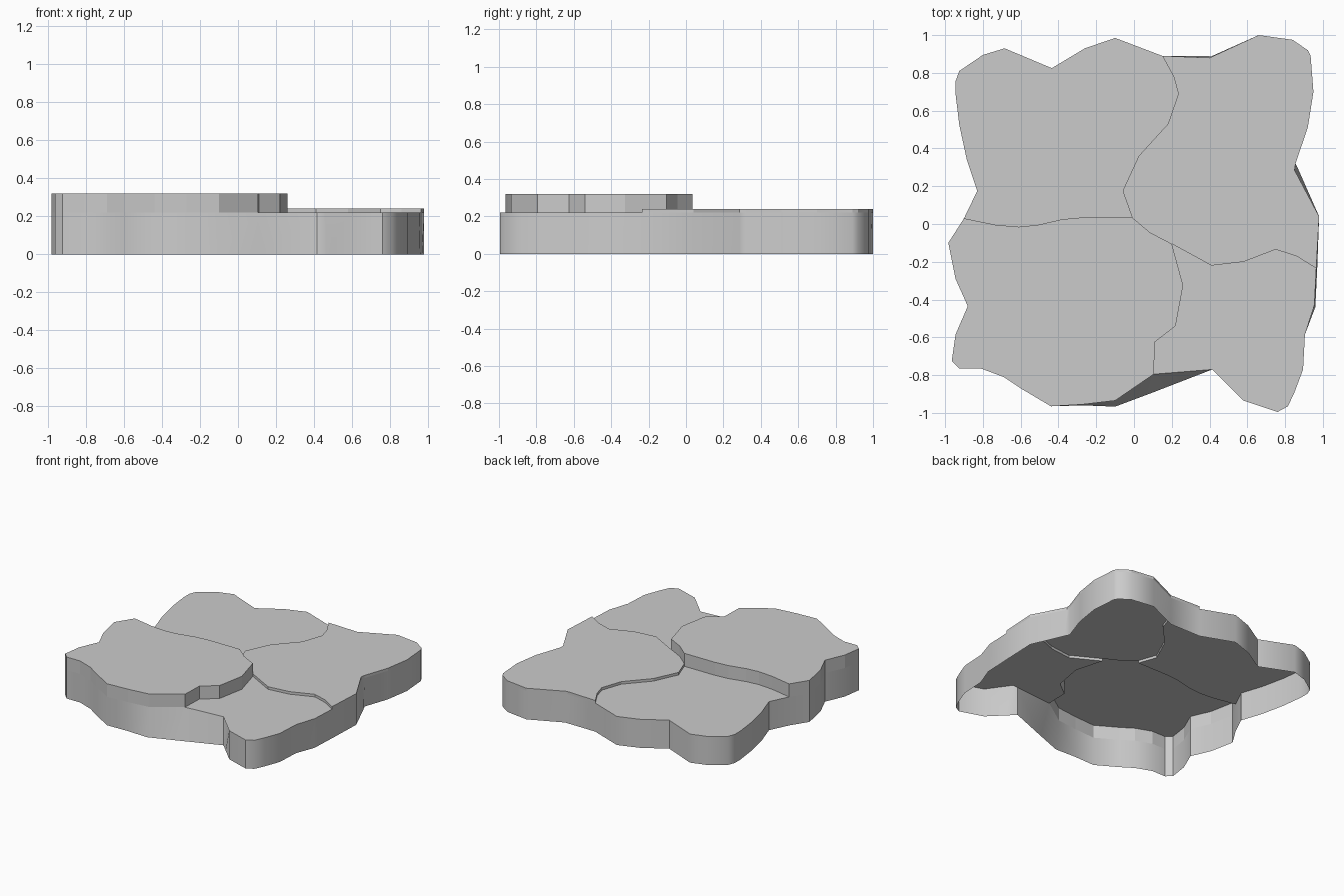
import bpy, bmesh, math

if "Cube" in bpy.data.objects:
    bpy.data.objects.remove(bpy.data.objects["Cube"])

RIM = 0.22  # height of the shared skirt

# Junctions where stones meet
LEFT, FRONT, RIGHT, BACK = (-.90, .03), (.105, -.795), (.965, -.235), (.15, .89)
MID, FORK = (-.01, .035), (.20, -.105)

# Outer outline of each stone, running counter-clockwise
front_left = [LEFT, (-.983, -.10), (-.945, -.29), (-.88, -.435), (-.945, -.585),
              (-.965, -.725), (-.925, -.765), (-.81, -.765), (-.69, -.81), (-.60, -.87),
              (-.44, -.965), (-.27, -.955), (-.10, -.935), FRONT]
front_right = [FRONT, (.415, -.77), (.46, -.765), (.58, -.935), (.76, -.995),
               (.815, -.965), (.85, -.89), (.895, -.77), (.905, -.585), (.955, -.43), RIGHT]
back_right = [RIGHT, (.98, .04), (.85, .285), (.855, .32), (.92, .51), (.95, .70),
              (.935, .89), (.92, .92), (.84, .975), (.66, 1.0), (.40, .88), BACK]
back_left = [BACK, (-.10, .985), (-.26, .93), (-.435, .825), (-.685, .93), (-.80, .895),
             (-.925, .81), (-.945, .755), (-.945, .69), (-.925, .525), (-.885, .34),
             (-.83, .175), LEFT]

# Joints between stones
left_mid = [LEFT, (-.73, -.005), (-.61, -.015), (-.51, -.005), (-.38, .025), (-.27, .035), MID]
back_mid = [BACK, (.21, .78), (.235, .69), (.18, .53), (.025, .36), (-.06, .175), MID]
mid_fork = [MID, (.085, -.045), FORK]
fork_right = [FORK, (.41, -.22), (.58, -.20), (.75, -.135), (.86, -.17), RIGHT]
fork_front = [FORK, (.26, -.325), (.22, -.54), (.11, -.625), FRONT]

# Places where the foot of the skirt bulges out past the rim
foot = {(-.27, -.955): (-.27, -.96), (-.10, -.935): (-.10, -.967), FRONT: (.105, -.89),
        (.46, -.765): (.475, -.83), (.955, -.43): (.96, -.44), RIGHT: (.97, -.235),
        (.85, .285): (.872, .285), (.40, .88): (.41, .888)}


def finish(bm, name):
    bmesh.ops.remove_doubles(bm, verts=bm.verts, dist=0.0005)
    mesh = bpy.data.meshes.new(name)
    bm.to_mesh(mesh)
    bm.free()
    obj = bpy.data.objects.new(name, mesh)
    bpy.context.collection.objects.link(obj)
    return obj


def wall(bm, low, z0, high, z1):
    a = [bm.verts.new((*p, z0)) for p in low]
    b = [bm.verts.new((*p, z1)) for p in high]
    for i in range(len(a) - 1):
        bm.faces.new((a[i], a[i + 1], b[i + 1], b[i]))


def stone(name, top, sides):
    """Flat top plus side walls; each side is (path, wall bottom)."""
    bm = bmesh.new()
    loop = [p for path, _ in sides for p in path[:-1]]
    bm.faces.new([bm.verts.new((*p, top)) for p in loop])
    for path, low in sides:
        if low < top:
            wall(bm, path, low, path, top)
    bmesh.ops.triangulate(bm, faces=[f for f in bm.faces if len(f.verts) > 4])
    return finish(bm, name)


# Four stone slabs
stone("front_left_stone", .32, [(front_left, RIM), (fork_front[::-1], RIM),
                                (mid_fork[::-1], .24), (left_mid[::-1], RIM)])
stone("back_right_stone", .24, [(back_right, RIM), (back_mid, RIM),
                                (mid_fork, .24), (fork_right, RIM)])
stone("front_right_stone", RIM, [(front_right, RIM), (fork_right[::-1], RIM),
                                 (fork_front, RIM)])
stone("back_left_stone", RIM, [(back_left, RIM), (left_mid, RIM), (back_mid[::-1], RIM)])

# Skirt around all stones, open underneath
bm = bmesh.new()
rim = [p for part in (front_left, front_right, back_right, back_left) for p in part[:-1]]
rim.append(rim[0])
wall(bm, [foot.get(p, p) for p in rim], 0, rim, RIM)
skirt = finish(bm, "skirt")
bpy.context.view_layer.objects.active = skirt
skirt.select_set(True)
bpy.ops.object.shade_smooth_by_angle(angle=math.radians(40))
